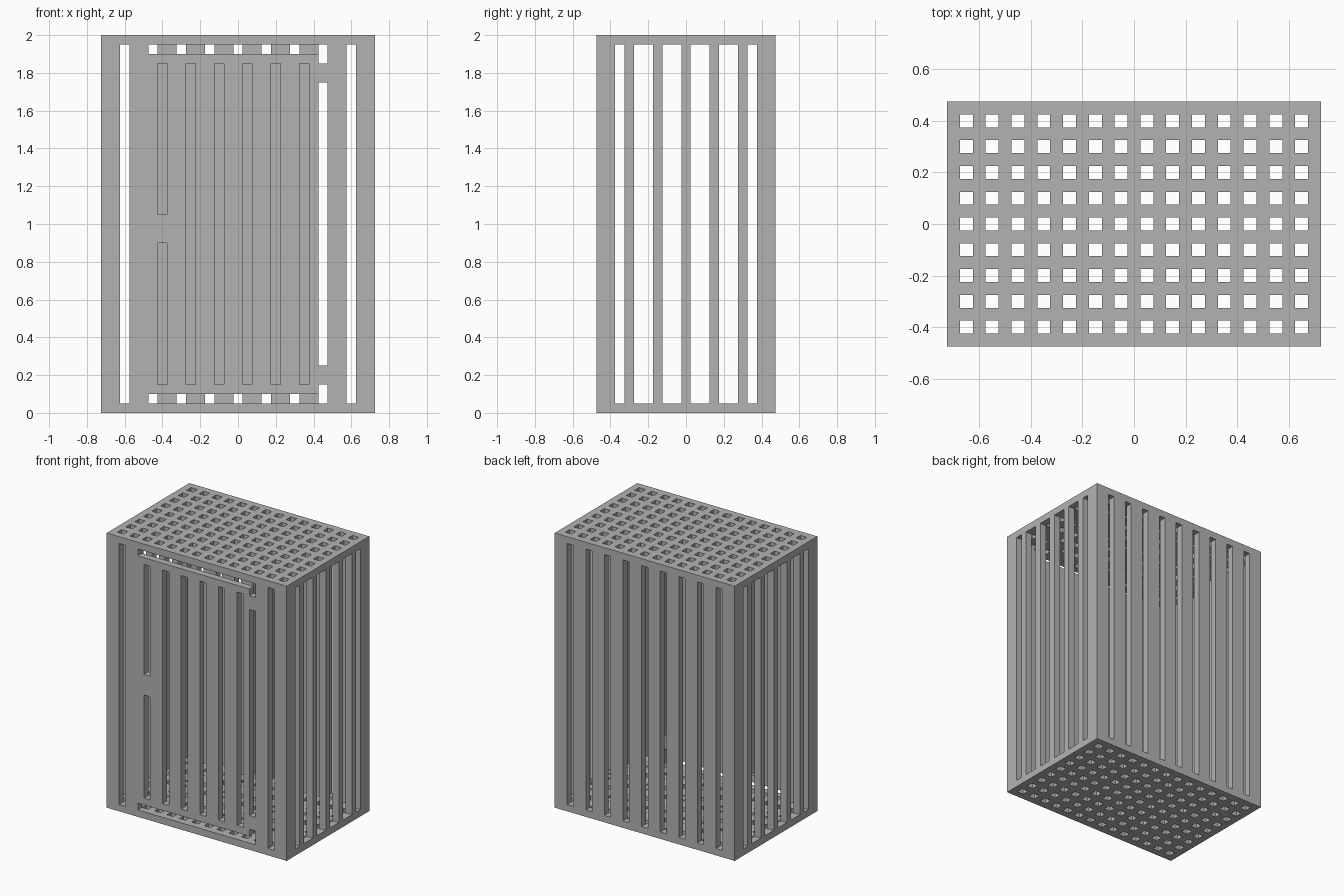
import bpy
import bmesh

cube = bpy.data.objects.get("Cube")
if cube:
    bpy.data.objects.remove(cube, do_unlink=True)

# Overall half sizes, height and wall thickness
HX, HY, H, T = 0.725, 0.475, 2.0, 0.05
LOW, HIGH = T, H - T

grey = bpy.data.materials.new("plain_grey")
grey.use_nodes = True
colour = (0.45, 0.45, 0.45, 1)
grey.diffuse_color = colour
grey.node_tree.nodes["Principled BSDF"].inputs["Base Color"].default_value = colour


def panel(name, axis, depth, u_span, w_span, holes):
    """Flat panel across one axis with rectangular holes (u0, u1, w0, w1)."""
    us = sorted({round(v, 4) for v in [*u_span, *(e for h in holes for e in h[:2])]})
    ws = sorted({round(v, 4) for v in [*w_span, *(e for h in holes for e in h[2:])]})
    bm = bmesh.new()
    corners = {}

    def corner(u, w):
        if (u, w) not in corners:
            co = [u, w]
            co.insert(axis, depth)
            corners[u, w] = bm.verts.new(co)
        return corners[u, w]

    for u0, u1 in zip(us, us[1:]):
        for w0, w1 in zip(ws, ws[1:]):
            u, w = (u0 + u1) / 2, (w0 + w1) / 2
            if not any(a < u < b and c < w < d for a, b, c, d in holes):
                bm.faces.new([corner(u0, w0), corner(u1, w0),
                              corner(u1, w1), corner(u0, w1)])
    mesh = bpy.data.meshes.new(name)
    bm.to_mesh(mesh)
    bm.free()
    mesh.materials.append(grey)
    obj = bpy.data.objects.new(name, mesh)
    bpy.context.collection.objects.link(obj)
    solid = obj.modifiers.new("thickness", "SOLIDIFY")
    solid.thickness = T
    solid.offset = 0
    return obj


def slot(centre, low=LOW, high=HIGH, width=T):
    return (centre - width / 2, centre + width / 2, low, high)


# Roof and floor with a grid of square holes
vents = [slot(i * 0.1 - 0.65, j * 0.1 - 0.425, j * 0.1 - 0.375)
         for i in range(14) for j in range(9)]
for name, z in (("floor", T / 2), ("roof", H - T / 2)):
    panel(name, 2, z, (-HX, HX), (-HY, HY), vents)

# Back wall with nine even slots
panel("back_wall", 1, HY - T / 2, (-HX, HX), (LOW, HIGH),
      [slot(i * 0.15) for i in range(-4, 5)])

# Side walls: four wide slots between two narrow ones
side_slots = [slot(-0.35), slot(0.35)]
side_slots += [slot(i * 0.15 - 0.225, width=0.1) for i in range(4)]
for name, x in (("right_wall", T / 2 - HX), ("left_wall", HX - T / 2)):
    panel(name, 0, x, (T - HY, HY - T), (LOW, HIGH), side_slots)

# Front wall: outer slots, the gap round the door, and the door's own slots
front = [slot(-0.6), slot(0.6)]
front += [slot(0, 1.9, HIGH, 0.95), slot(0, LOW, 0.1, 0.95)]
front += [slot(0.45, LOW, 0.15), slot(0.45, 0.25, 1.75), slot(0.45, 1.85, HIGH)]
front += [slot(-0.4, 0.15, 0.9), slot(-0.4, 1.05, 1.85)]
front += [slot(i * 0.15 - 0.25, 0.15, 1.85) for i in range(5)]
panel("front_wall_with_door", 1, T / 2 - HY, (-HX, HX), (LOW, HIGH), front)
